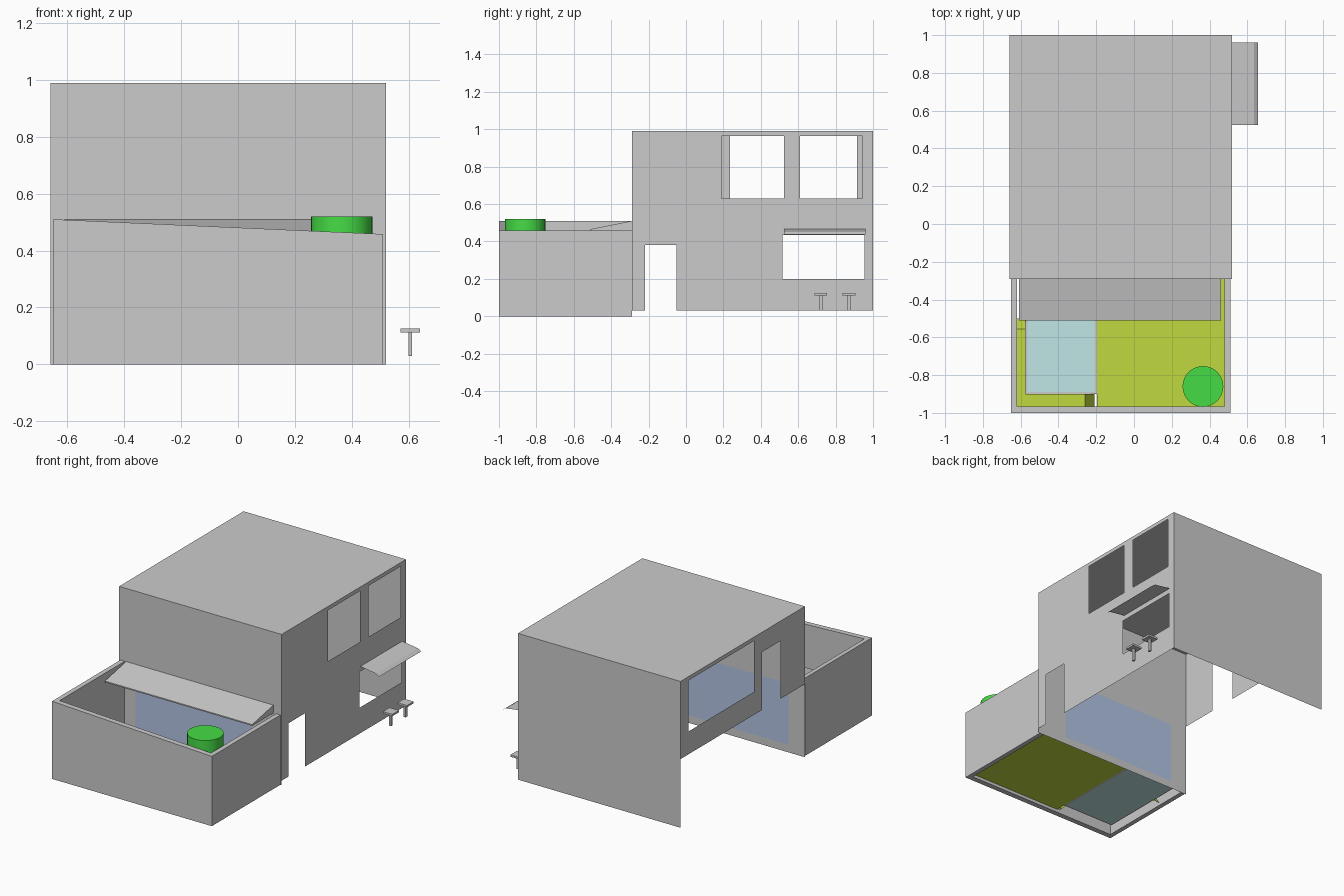
import bpy, bmesh

if "Cube" in bpy.data.objects:
    bpy.data.objects.remove(bpy.data.objects["Cube"])


def material(name, r, g, b):
    m = bpy.data.materials.new(name)
    m.diffuse_color = (r, g, b, 1)
    m.use_nodes = True
    m.node_tree.nodes["Principled BSDF"].inputs["Base Color"].default_value = m.diffuse_color
    return m


def finish(name, bm, mat=None):
    bmesh.ops.remove_doubles(bm, verts=bm.verts, dist=1e-5)
    bmesh.ops.recalc_face_normals(bm, faces=bm.faces)
    me = bpy.data.meshes.new(name)
    bm.to_mesh(me)
    bm.free()
    ob = bpy.data.objects.new(name, me)
    bpy.context.collection.objects.link(ob)
    if mat:
        me.materials.append(mat)
    return ob


def sheet(name, polys, mat=None):
    bm = bmesh.new()
    for p in polys:
        bm.faces.new([bm.verts.new(v) for v in p])
    return finish(name, bm, mat)


def box(name, x0, x1, y0, y1, z0, z1, mat=None):
    bm = bmesh.new()
    bmesh.ops.create_cube(bm, size=1)
    for v in bm.verts:
        v.co = ((x0 + x1) / 2 + v.co.x * (x1 - x0),
                (y0 + y1) / 2 + v.co.y * (y1 - y0),
                (z0 + z1) / 2 + v.co.z * (z1 - z0))
    return finish(name, bm, mat)


def panel(rect, holes, to3d):
    """Faces of a rectangular wall sheet with rectangular holes (u0, u1, v0, v1)."""
    rects = [rect] + holes
    us = sorted({u for r in rects for u in r[:2]})
    vs = sorted({v for r in rects for v in r[2:]})
    out = []
    for a, b in zip(us, us[1:]):
        for c, d in zip(vs, vs[1:]):
            u, v = (a + b) / 2, (c + d) / 2
            if not any(h[0] < u < h[1] and h[2] < v < h[3] for h in holes):
                out.append([to3d(*p) for p in ((a, c), (b, c), (b, d), (a, d))])
    return out


grass = material("grass", 0.53, 0.70, 0.05)
leaf = material("leaf", 0.06, 0.72, 0.06)
water = material("water", 0.53, 0.80, 0.80)
glass = material("glass", 0.45, 0.56, 0.78)

# House shell: single-sheet walls and roof, open underneath
X0, X1, Y0, Y1, B, T = -0.66, 0.52, -0.29, 1.0, 0.03, 0.99
GLASS = (-0.54, 0.30, 0.05, 0.45)
shell = panel((X0, X1, 0.0, T), [GLASS], lambda u, v: (u, Y0, v))
shell += panel((X0, X1, B, T), [], lambda u, v: (u, Y1, v))
shell += panel((X0, X1, Y0, Y1), [], lambda u, v: (u, v, T))
shell += panel((Y0, Y1, B, T),
               [(-0.22, -0.05, B, 0.38), (0.515, 0.955, 0.20, 0.435),
                (0.19, 0.525, 0.63, 0.965), (0.61, 0.945, 0.63, 0.965)],
               lambda u, v: (X1, u, v))
shell += panel((Y0, Y1, 0.48, T),
               [(0.235, 0.915, 0.63, 0.965), (-0.04, 0.155, 0.48, 0.86)],
               lambda u, v: (X0, u, v))
sheet("house_shell", shell)

# Glass doors towards the garden
sheet("garden_glass", panel(GLASS, [], lambda u, v: (u, Y0, v)), glass)

# Garden wall: U-shaped plan, top sloping down to the right
bm = bmesh.new()
plan = [(-0.65, Y0), (-0.65, -1), (0.51, -1), (0.51, Y0),
        (0.48, Y0), (0.48, -0.965), (-0.62, -0.965), (-0.62, Y0)]
low = [bm.verts.new((x, y, 0)) for x, y in plan]
top = [bm.verts.new((x, y, 0.51 - 0.052 * (x + 0.65) / 1.16)) for x, y in plan]
bm.faces.new(low[::-1])
bm.faces.new(top)
for i in range(8):
    j = (i + 1) % 8
    bm.faces.new((low[i], low[j], top[j], top[i]))
finish("garden_wall", bm)

# Lawn, pool and thin pool edging
G = 0.02
sheet("lawn", panel((-0.195, 0.48, -0.965, Y0), [], lambda u, v: (u, v, G)), grass)
sheet("pool_water", panel((-0.565, -0.21, -0.89, Y0), [], lambda u, v: (u, v, G)), water)
sheet("pool_edging", panel((-0.575, -0.195, -0.90, Y0), [(-0.565, -0.21, -0.89, Y0)],
                           lambda u, v: (u, v, G)))

# Raised planting strip around the pool corner, ramping down at both ends
H = 0.10
strip = [[(-0.21, -0.965, G), (-0.21, -0.90, G), (-0.26, -0.90, H), (-0.26, -0.965, H)],
         [(-0.26, -0.965, H), (-0.26, -0.90, H), (-0.575, -0.90, H), (-0.62, -0.965, H)],
         [(-0.62, -0.965, H), (-0.575, -0.90, H), (-0.575, -0.555, H), (-0.62, -0.555, H)],
         [(-0.62, -0.555, H), (-0.575, -0.555, H), (-0.575, -0.50, G), (-0.62, -0.50, G)],
         [(-0.575, -0.90, G), (-0.575, -0.50, G), (-0.575, -0.555, H), (-0.575, -0.90, H)],
         [(-0.575, -0.90, G), (-0.575, -0.90, H), (-0.26, -0.90, H), (-0.21, -0.90, G)]]
sheet("planting_strip", strip, grass)

# Round tree on a thin trunk
for name, r, z0, z1, mat in (("tree_crown", 0.108, 0.36, 0.52, leaf),
                             ("tree_trunk", 0.022, G, 0.36, None)):
    bpy.ops.mesh.primitive_cylinder_add(vertices=32, radius=r, depth=z1 - z0,
                                        location=(0.365, -0.86, (z0 + z1) / 2))
    ob = bpy.context.object
    ob.name = name
    bpy.ops.object.shade_smooth_by_angle()
    if mat:
        ob.data.materials.append(mat)

# Sloping wedge canopy over the glass doors
bm = bmesh.new()
prof = [(-0.51, 0.458), (-0.51, 0.466), (Y0, 0.51), (Y0, 0.458)]
a, b = ([bm.verts.new((x, y, z)) for y, z in prof] for x in (-0.61, 0.46))
bm.faces.new(a)
bm.faces.new(b[::-1])
for i in range(4):
    j = (i + 1) % 4
    bm.faces.new((a[j], a[i], b[i], b[j]))
finish("garden_canopy", bm)

# Sheet awning above the serving window
prof = [(X1, 0.468), (0.635, 0.452), (0.657, 0.437)]
sheet("window_awning", [[(p[0], 0.525, p[1]), (q[0], 0.525, q[1]),
                         (q[0], 0.96, q[1]), (p[0], 0.96, p[1])]
                        for p, q in zip(prof, prof[1:])])

# Two bar stools
for i, y in enumerate((0.72, 0.872)):
    x = 0.606
    box(f"stool_seat_{i}", x - 0.034, x + 0.034, y - 0.034, y + 0.034, 0.112, 0.125)
    box(f"stool_post_{i}", x - 0.007, x + 0.007, y - 0.009, y + 0.009, B, 0.112)
